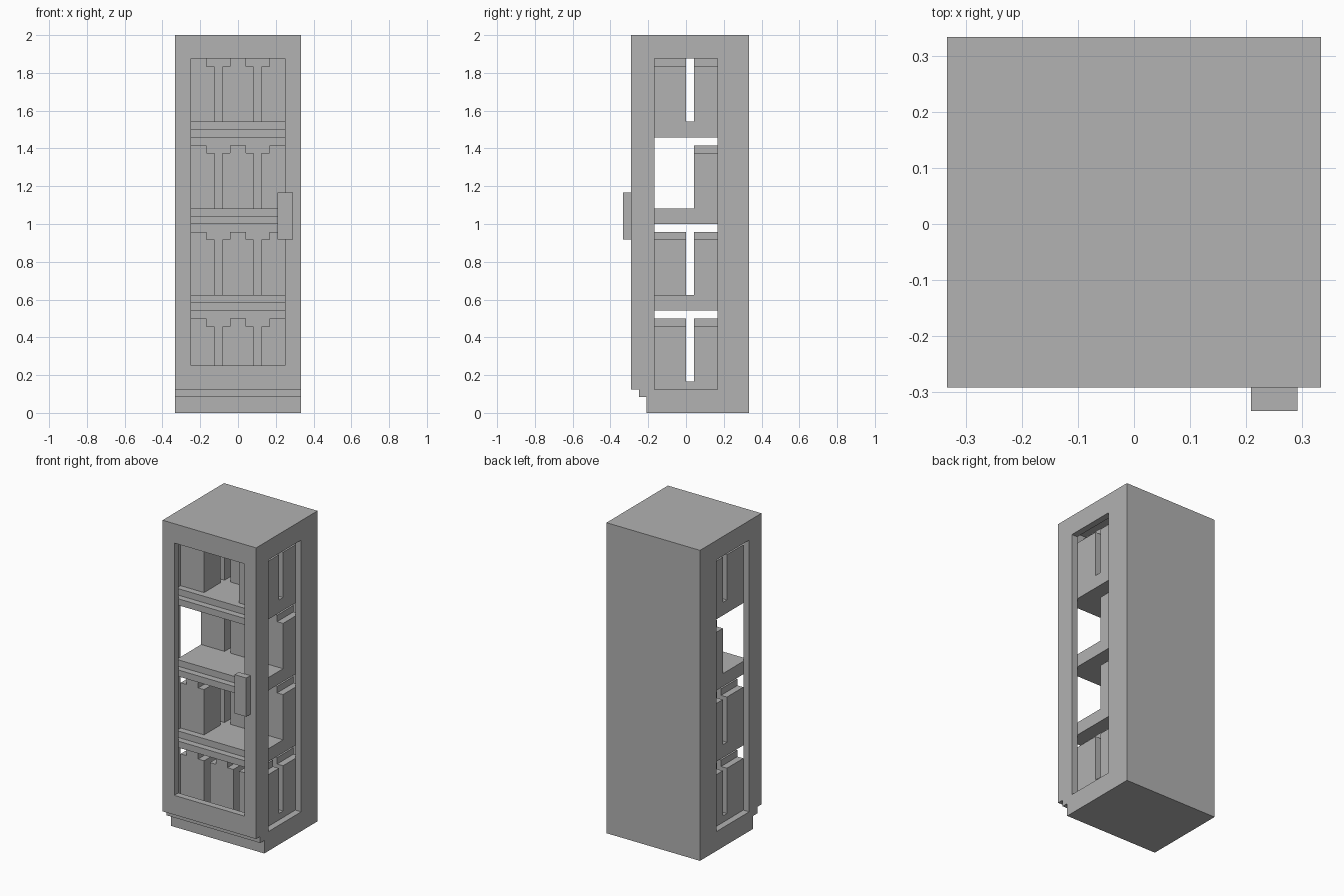
import bpy
import bmesh
from mathutils import Vector

U = 1 / 24  # modelling unit: the whole cabinet sits on this grid

cube = bpy.data.objects.get("Cube")
if cube:
    bpy.data.objects.remove(cube, do_unlink=True)

GREY = (0.445, 0.445, 0.445, 1)
grey = bpy.data.materials.new("plain grey")
grey.use_nodes = True
grey.diffuse_color = GREY
grey.node_tree.nodes["Principled BSDF"].inputs["Base Color"].default_value = GREY


def prism(name, profile, start, end, axis="X", at=(0, 0, 0)):
    """Extrude a profile along X (points are y, z) or along Y (points are x, z)."""
    bm = bmesh.new()
    if axis == "X":
        points = [(start, a, b) for a, b in profile]
        step = Vector((end - start, 0, 0))
    else:
        points = [(a, start, b) for a, b in profile]
        step = Vector((0, end - start, 0))
    face = bm.faces.new([bm.verts.new(Vector(p) * U) for p in points])
    side = bmesh.ops.extrude_face_region(bm, geom=[face], use_keep_orig=True)
    moved = [g for g in side["geom"] if isinstance(g, bmesh.types.BMVert)]
    bmesh.ops.translate(bm, verts=moved, vec=step * U)
    bmesh.ops.recalc_face_normals(bm, faces=bm.faces)
    mesh = bpy.data.meshes.new(name)
    bm.to_mesh(mesh)
    bm.free()
    mesh.materials.append(grey)
    obj = bpy.data.objects.new(name, mesh)
    obj.location = Vector(at) * U
    bpy.context.collection.objects.link(obj)
    return obj


def box(name, x, y, z):
    rect = [(y[0], z[0]), (y[1], z[0]), (y[1], z[1]), (y[0], z[1])]
    return prism(name, rect, x[0], x[1])


def cut(target, cutter):
    cutter.hide_render = True
    mod = target.modifiers.new("opening", "BOOLEAN")
    mod.operation = "DIFFERENCE"
    mod.solver = "EXACT"
    mod.object = cutter
    bpy.context.view_layer.objects.active = target
    bpy.ops.object.modifier_apply(modifier=mod.name)
    bpy.data.objects.remove(cutter, do_unlink=True)


# Cabinet shell with a stepped toe kick, hollowed and opened at front and sides
shell = [(-5, 0), (8, 0), (8, 48), (-7, 48), (-7, 3), (-6, 3), (-6, 2), (-5, 2)]
cabinet = prism("cabinet", shell, -8, 8)
cut(cabinet, box("cavity_cutter", (-7, 7), (-6, 7), (3, 47)))
cut(cabinet, box("front_cutter", (-6, 6), (-9, -5), (6, 45)))
cut(cabinet, box("side_cutter", (-9, 9), (-4, 4), (3, 45)))

# Door handle
box("handle", (5, 7), (-8, -7), (22, 28))

# Inner floor and three shelves with a stepped front lip
box("inner_floor", (-7, 7), (-6, 7), (3, 4))
shelf = [(-6, -2), (7, -2), (7, 0), (-5, 0), (-5, -1), (-6, -1)]
levels = [4, 15, 26, 37]
for i, z in enumerate(levels[1:], 1):
    prism(f"shelf_{i}", shelf, -7, 7, at=(0, 0, z))

# Cartons with a ridge on top: full back row, partly emptied front row
carton = [(-2, 0), (2, 0), (2, 7), (1, 7), (1, 8), (-1, 8), (-1, 7), (-2, 7)]
columns = [-5, 0, 5]
front_stock = [(-5, 0, 5), (-5,), (), (-5, 5)]
for i, (z, stock) in enumerate(zip(levels, front_stock), 1):
    for x in columns:
        prism(f"back_carton_{i}", carton, -2, 2, "Y", (x, 3, z))
    for x in stock:
        prism(f"front_carton_{i}", carton, -2, 2, "Y", (x, -2, z))
